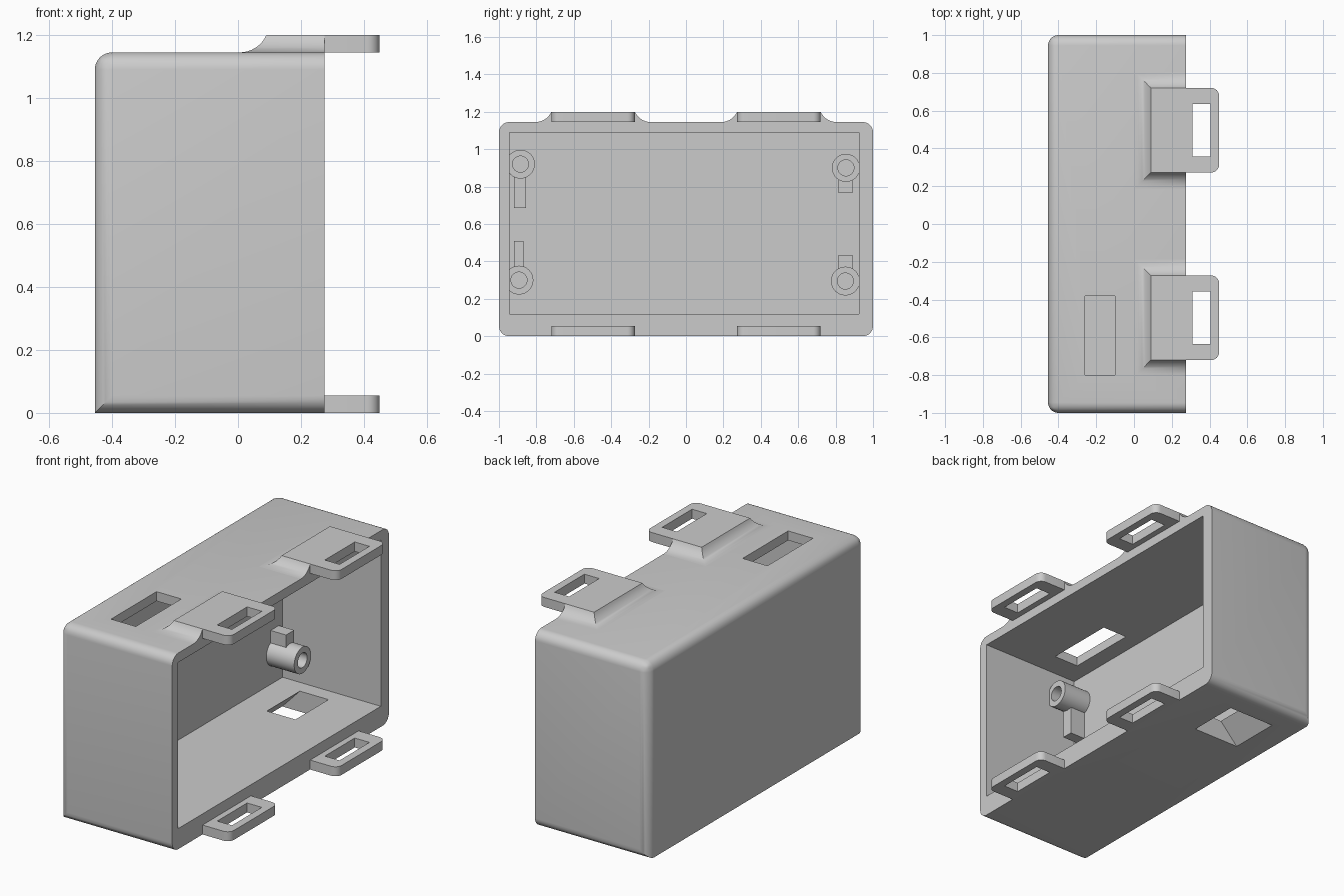
import bpy, bmesh, math
from mathutils import Vector

if "Cube" in bpy.data.objects:
    bpy.data.objects.remove(bpy.data.objects["Cube"], do_unlink=True)

grey = bpy.data.materials.new("light grey plastic")
grey.use_nodes = True
grey.diffuse_color = (0.6, 0.6, 0.6, 1)
grey.node_tree.nodes["Principled BSDF"].inputs["Base Color"].default_value = (0.6, 0.6, 0.6, 1)

BACK, RIM, TOP, LIP, ROUND = -0.455, 0.275, 1.145, 1.2, 0.055
FLOOR = 0.12
INNER = -0.36


def finish(name, bm):
    bmesh.ops.recalc_face_normals(bm, faces=bm.faces)
    mesh = bpy.data.meshes.new(name)
    bm.to_mesh(mesh)
    bm.free()
    mesh.materials.append(grey)
    obj = bpy.data.objects.new(name, mesh)
    bpy.context.collection.objects.link(obj)
    return obj


def smooth(obj):
    bpy.ops.object.select_all(action="DESELECT")
    obj.select_set(True)
    bpy.context.view_layer.objects.active = obj
    bpy.ops.object.shade_smooth_by_angle(angle=math.radians(35))


def loft(bm, rings):
    """Closed solid through a stack of equal-length rings."""
    loops = [[bm.verts.new(p) for p in ring] for ring in rings]
    for a, b in zip(loops, loops[1:]):
        for i in range(len(a)):
            j = (i + 1) % len(a)
            bm.faces.new((a[i], a[j], b[j], b[i]))
    bm.faces.new(loops[0][::-1])
    bm.faces.new(loops[-1])


def rect(x0, x1, y0, y1, z):
    return [(x0, y0, z), (x1, y0, z), (x1, y1, z), (x0, y1, z)]


def block(name, x0, x1, y0, y1, z0, z1):
    bm = bmesh.new()
    loft(bm, [rect(x0, x1, y0, y1, z0), rect(x0, x1, y0, y1, z1)])
    return finish(name, bm)


def cut(obj, cutters):
    """Subtract the cutters, keep the result and drop the cutters."""
    for c in cutters:
        c.hide_render = True
        mod = obj.modifiers.new("cut", "BOOLEAN")
        mod.operation, mod.solver, mod.object = "DIFFERENCE", "EXACT", c
    bpy.context.view_layer.update()
    graph = bpy.context.evaluated_depsgraph_get()
    mesh = bpy.data.meshes.new_from_object(obj.evaluated_get(graph))
    obj.modifiers.clear()
    obj.data = mesh
    for c in cutters:
        bpy.data.objects.remove(c, do_unlink=True)


# Housing: rounded everywhere except the open rim and the lower back edge
bm = bmesh.new()
loft(bm, [rect(BACK, RIM, -1, 1, 0), rect(BACK, RIM, -1, 1, TOP)])


def is_round(edge):
    mid = (edge.verts[0].co + edge.verts[1].co) / 2
    at_rim = all(v.co.x > 0 for v in edge.verts)
    low_back = mid.x < -0.4 and mid.z < 0.01
    return not at_rim and not low_back


bmesh.ops.bevel(bm, geom=[e for e in bm.edges if is_round(e)], offset=ROUND,
                segments=8, profile=0.5, affect="EDGES")
housing = finish("housing", bm)

# Cavity, top window and tapered floor window
cavity = block("cavity_cutter", INNER, RIM + 0.2, -0.945, 0.925, FLOOR, 1.09)
top_window = block("top_window_cutter", -0.26, -0.10, -0.80, -0.38, 1.0, 1.3)
bm = bmesh.new()
loft(bm, [rect(-0.30, 0, 0.53, 0.835, -0.001), rect(-0.175, 0, 0.53, 0.835, FLOOR + 0.01)])
floor_window = finish("floor_window_cutter", bm)
cut(housing, [cavity, top_window, floor_window])
smooth(housing)


# Strap loops on the rim
def strap_loop(name, y, z):
    half, r, end = 0.2235, 0.04, 0.45
    outline = [(RIM, y - half)]
    for side, start in ((-1, -90), (1, 0)):
        for k in range(7):
            a = math.radians(start + 15 * k)
            outline.append((end - r + r * math.cos(a),
                            y + side * (half - r) + r * math.sin(a)))
    outline.append((RIM, y + half))
    bm = bmesh.new()
    loft(bm, [[(px, py, h) for px, py in outline] for h in (z, z + ROUND)])
    obj = finish(name, bm)
    cut(obj, [block("slot_cutter", 0.31, 0.405, y - 0.138, y + 0.138, z - 0.1, z + 0.2)])
    smooth(obj)


# Raised pad with coved sides behind each upper loop
def pad(name, y):
    half, r = 0.2235, 0.093
    last = math.acos(1 - (LIP - TOP) / r)
    reach = r * math.sin(last)
    rings = [rect(0.09 - reach, RIM, y - half - reach, y + half + reach, TOP - 0.02)]
    for k in range(9):
        a = last * k / 8
        out = reach - r * math.sin(a)
        rings.append(rect(0.09 - out, RIM, y - half - out, y + half + out,
                          TOP + r * (1 - math.cos(a))))
    bm = bmesh.new()
    loft(bm, rings)
    smooth(finish(name, bm))


for side, y in (("right", -0.4965), ("left", 0.4965)):
    strap_loop("lower_loop_" + side, y, 0)
    strap_loop("upper_loop_" + side, y, TOP)
    pad("loop_pad_" + side, y)


# Screw posts: hollow tubes standing on the inner back wall
def post(name, y, z, radius, bore, length=0.18):
    n = 32
    sections = [(radius, INNER - 0.01), (radius, INNER + length),
                (bore, INNER + length), (bore, INNER + 0.005)]
    bm = bmesh.new()
    loft(bm, [[(x, y + r * math.cos(math.tau * i / n), z + r * math.sin(math.tau * i / n))
               for i in range(n)] for r, x in sections])
    smooth(finish(name, bm))


post("upper_post_right", -0.885, 0.92, 0.077, 0.043)
post("lower_post_right", -0.893, 0.30, 0.077, 0.043)
post("upper_post_left", 0.855, 0.90, 0.075, 0.043)
post("lower_post_left", 0.852, 0.295, 0.077, 0.043)

# Support ribs beside the posts
for name, y0, y1, z0, z1 in (("upper_rib_right", -0.92, -0.855, 0.685, 0.86),
                             ("lower_rib_right", -0.92, -0.868, 0.36, 0.51),
                             ("upper_rib_left", 0.815, 0.89, 0.765, 0.84),
                             ("lower_rib_left", 0.815, 0.89, 0.35, 0.435)):
    block(name, INNER - 0.01, INNER + 0.1, y0, y1, z0, z1)
